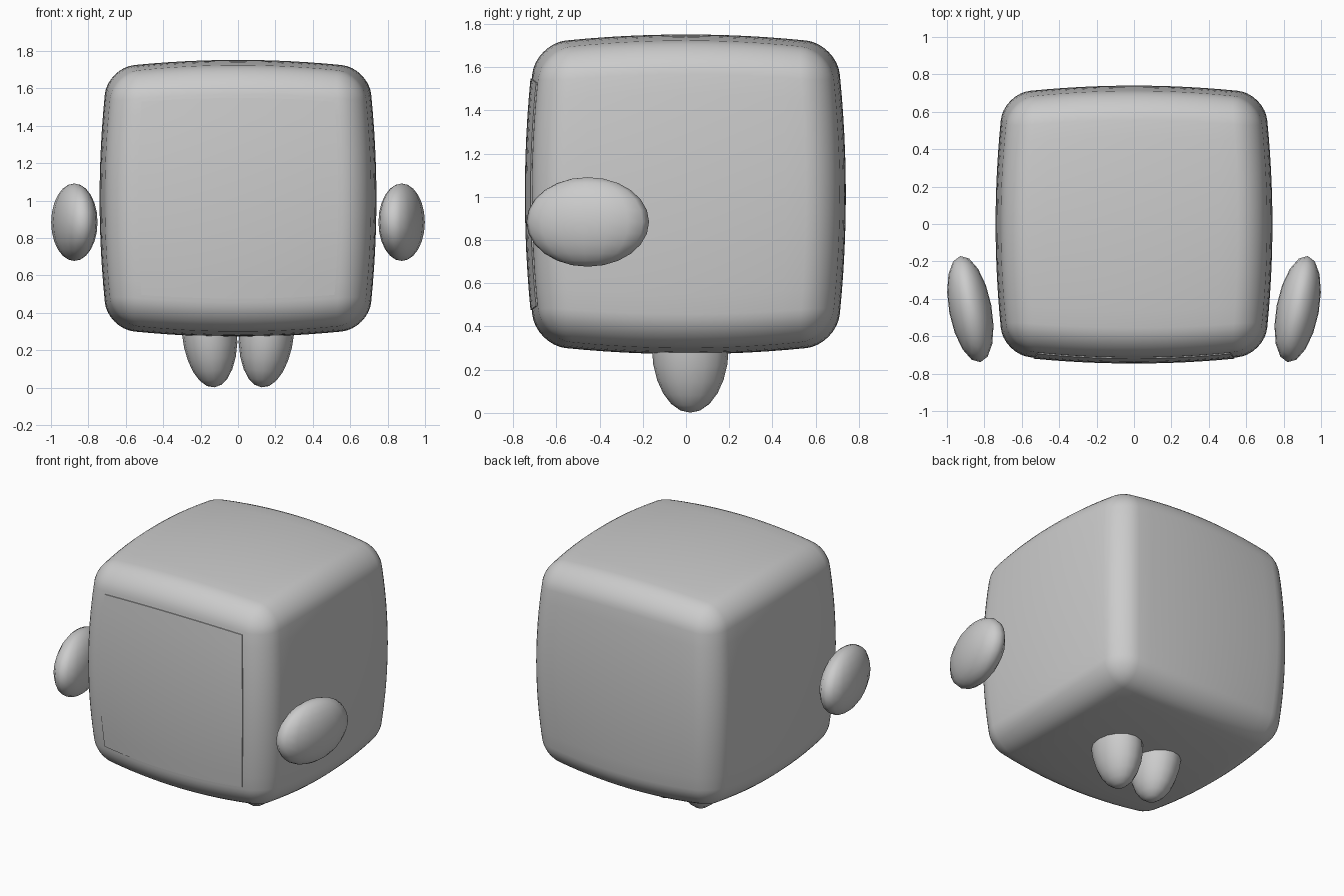
import bpy, bmesh, math
from mathutils import Vector, Matrix

if "Cube" in bpy.data.objects:
    bpy.data.objects.remove(bpy.data.objects["Cube"])

grey = bpy.data.materials.new("soft grey")
grey.diffuse_color = (0.6, 0.6, 0.6, 1)
grey.use_nodes = True
grey.node_tree.nodes["Principled BSDF"].inputs["Base Color"].default_value = grey.diffuse_color

HALF, RADIUS, BULGE = 0.74, 0.15, 0.108
CENTRE = Vector((0, 0, 1.012))


def finish(name, bm, angle=40):
    bmesh.ops.recalc_face_normals(bm, faces=bm.faces)
    me = bpy.data.meshes.new(name)
    bm.to_mesh(me)
    bm.free()
    ob = bpy.data.objects.new(name, me)
    bpy.context.collection.objects.link(ob)
    me.materials.append(grey)
    bpy.ops.object.select_all(action='DESELECT')
    ob.select_set(True)
    bpy.context.view_layer.objects.active = ob
    bpy.ops.object.shade_smooth_by_angle(angle=math.radians(angle))
    return ob


def pillow(p):
    """Map a point of a cube surface onto the rounded, bulging body."""
    core = HALF - RADIUS
    c = Vector([max(-core, min(core, v)) for v in p])
    d = p - c
    q = c + d.normalized() * RADIUS
    s = [v * v for v in q]
    return Vector([q[i] * (1 - BULGE * (sum(s) - s[i])) for i in range(3)])


# body: cube cut into a grid, rounded and bulged
bm = bmesh.new()
bmesh.ops.create_cube(bm, size=2 * HALF)
bmesh.ops.subdivide_edges(bm, edges=bm.edges[:], cuts=19, use_grid_fill=True)
core = HALF - RADIUS
for v in bm.verts:
    # gather grid lines: six steps in each rounded margin, the rest on the flat
    for i in range(3):
        k = round((v.co[i] / HALF) * 10)
        a = abs(k)
        if a <= 6:
            m = core * a / 6
        else:
            m = core + RADIUS * math.tan(math.radians(45 * (a - 6) / 4))
        v.co[i] = math.copysign(m, k)
for v in bm.verts:
    v.co = pillow(v.co) + CENTRE
finish("body", bm)

# front panel: thin plate following the curved front
bm = bmesh.new()
bmesh.ops.create_grid(bm, x_segments=12, y_segments=12, size=0.57)
for v in bm.verts:
    v.co = pillow(Vector((v.co.x, -HALF, v.co.y))) + CENTRE
ext = bmesh.ops.extrude_face_region(bm, geom=bm.faces[:])
for e in ext["geom"]:
    if isinstance(e, bmesh.types.BMVert):
        e.co.y -= 0.006
finish("front_panel", bm)


def ellipsoid(name, centre, semi, rot):
    bm = bmesh.new()
    bmesh.ops.create_uvsphere(bm, u_segments=16, v_segments=12, radius=1)
    bm.transform(Matrix.Translation(centre) @ rot @ Matrix.Diagonal((*semi, 1)))
    finish(name, bm, 60)


for side, label in ((-1, "left"), (1, "right")):
    # floating hands, fronts turned inward
    ellipsoid(label + "_hand", (side * 0.875, -0.455, 0.884), (0.114, 0.289, 0.207),
              Matrix.Rotation(math.radians(-10.7 * side), 4, 'Z'))
    # feet, splayed slightly outward at the top
    ellipsoid(label + "_foot", (side * 0.153, 0.02, 0.305), (0.148, 0.178, 0.305),
              Matrix.Rotation(math.radians(5 * side), 4, 'Y'))
